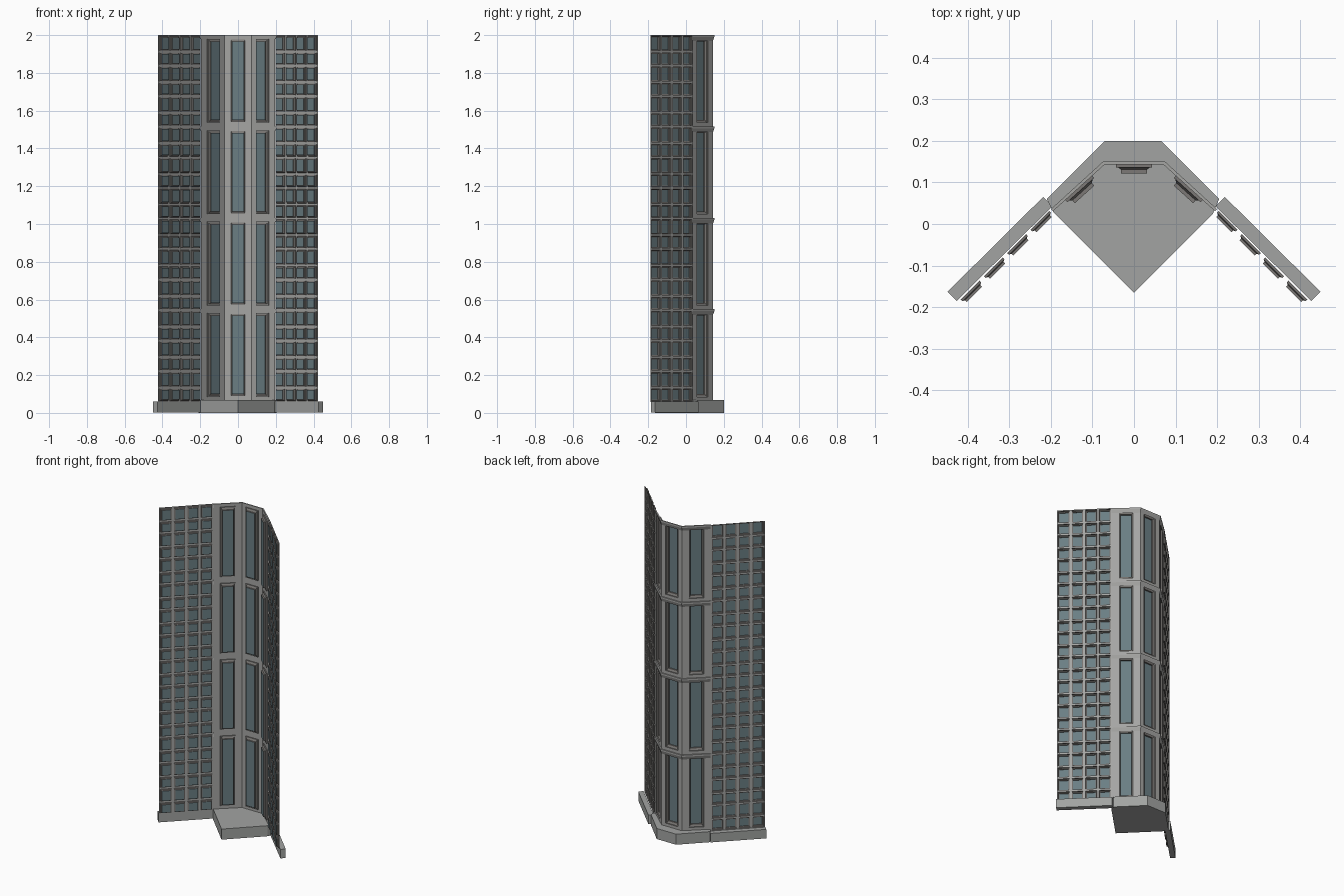
import bpy, bmesh
from mathutils import Vector

if "Cube" in bpy.data.objects:
    bpy.data.objects.remove(bpy.data.objects["Cube"])


def material(name, rgb):
    m = bpy.data.materials.new(name)
    m.diffuse_color = (*rgb, 1)
    m.use_nodes = True
    m.node_tree.nodes["Principled BSDF"].inputs["Base Color"].default_value = m.diffuse_color
    return m


STONE = material("grey stone", (0.36, 0.37, 0.36))
WALL = material("pale wall", (0.38, 0.38, 0.37))
FRAME = material("dark frame", (0.20, 0.19, 0.18))
GLASS = material("blue grey glass", (0.145, 0.21, 0.23))


def finish(name, bm, mats):
    bmesh.ops.remove_doubles(bm, verts=bm.verts, dist=1e-5)
    me = bpy.data.meshes.new(name)
    bm.to_mesh(me)
    bm.free()
    for m in mats:
        me.materials.append(m)
    ob = bpy.data.objects.new(name, me)
    bpy.context.collection.objects.link(ob)
    return ob


def prism(name, pts, z0, z1, mat):
    bm = bmesh.new()
    f = bm.faces.new([bm.verts.new((x, y, z0)) for x, y in pts])
    top = bmesh.ops.extrude_face_region(bm, geom=[f])["geom"]
    bmesh.ops.translate(bm, vec=(0, 0, z1 - z0),
                        verts=[v for v in top if isinstance(v, bmesh.types.BMVert)])
    bmesh.ops.recalc_face_normals(bm, faces=bm.faces)
    return finish(name, bm, [mat])


def panel(name, p0, p1, cols, zs, steps):
    """Thin wall sheet p0->p1; each cell is a stepped window recess.
    steps: (side margin, bottom/top margin, depth, material of the ring)."""
    bm = bmesh.new()
    p0, p1 = Vector((*p0, 0)), Vector((*p1, 0))
    length = (p1 - p0).length
    u = (p1 - p0).normalized()
    inward = -u.cross(Vector((0, 0, 1)))

    def ring(a, b, c, d, m, n, depth):
        o = inward * depth
        return [bm.verts.new(p0 + u * s + o + Vector((0, 0, z)))
                for s, z in ((a + m, c + n), (b - m, c + n), (b - m, d - n), (a + m, d - n))]

    for i in range(cols):
        a, b = length * i / cols, length * (i + 1) / cols
        for c, d in zip(zs, zs[1:]):
            old = ring(a, b, c, d, 0, 0, 0)
            for m, n, depth, mi in steps:
                new = ring(a, b, c, d, m, n, depth)
                for k in range(4):
                    j = (k + 1) % 4
                    f = bm.faces.new((old[k], old[j], new[j], new[k]))
                    f.material_index = mi
                old = new
            bm.faces.new(old).material_index = 2
    return finish(name, bm, [WALL, FRAME, GLASS])


# Stone base: central block and the two wing plinths
prism("central_base", [(-0.07, 0.2), (0.065, 0.2), (0.205, 0.06), (0.19, 0.025),
                       (0, -0.165), (-0.195, 0.03), (-0.21, 0.06)], 0, 0.067, STONE)
for side, s in (("left", -1), ("right", 1)):
    prism(side + "_wing_base", [(s * 0.219, 0.065), (s * 0.449, -0.163),
                                (s * 0.427, -0.185), (s * 0.196, 0.043)], 0.003, 0.06, STONE)

# Central bay: three facets, four tall storeys
Z0, Z1 = 0.065, 2.0
floors = [Z0 + (Z1 - Z0) * i / 4 for i in range(5)]
inner = [(0.195, 0.031), (0.071, 0.143), (-0.071, 0.143), (-0.195, 0.031)]
outer = [(0.2, 0.036), (0.075, 0.15), (-0.075, 0.15), (-0.2, 0.036)]
for i, label in enumerate(("right", "middle", "left")):
    m = 0.028 if i == 1 else 0.04
    panel(label + "_bay_wall", inner[i], inner[i + 1], 1, floors,
          [(m, 0.02, 0, 0), (m, 0.02, 0.007, 1), (m + 0.005, 0.024, 0.007, 0),
           (m + 0.012, 0.034, 0.012, 1), (m + 0.012, 0.034, 0.021, 1)])

# Ledges at the top of each storey
for n, z in enumerate(floors[1:]):
    bm = bmesh.new()
    rows = [[bm.verts.new((x, y, h)) for x, y in pts]
            for pts, h in ((inner, z - 0.03), (outer, z - 0.01), (outer, z), (inner, z))]
    for r0, r1 in zip(rows, rows[1:]):
        for k in range(3):
            bm.faces.new((r0[k], r0[k + 1], r1[k + 1], r1[k]))
    finish(f"storey_ledge_{n + 1}", bm, [WALL])

# Window wings: four columns, twelve storeys, two panes per storey
step = (Z1 - 0.058) / 12
zs = []
for i in range(12):
    zs += [0.058 + i * step, 0.058 + i * step + step * 0.46]
zs.append(Z1)
window = [(0.007, 0.006, 0, 0), (0.008, 0.007, 0.006, 1),
          (0.014, 0.012, 0.009, 1), (0.014, 0.012, 0.015, 1)]
panel("left_window_wing", (-0.199, 0.037), (-0.423, -0.187), 4, zs, window)
panel("right_window_wing", (0.423, -0.187), (0.199, 0.037), 4, zs, window)
